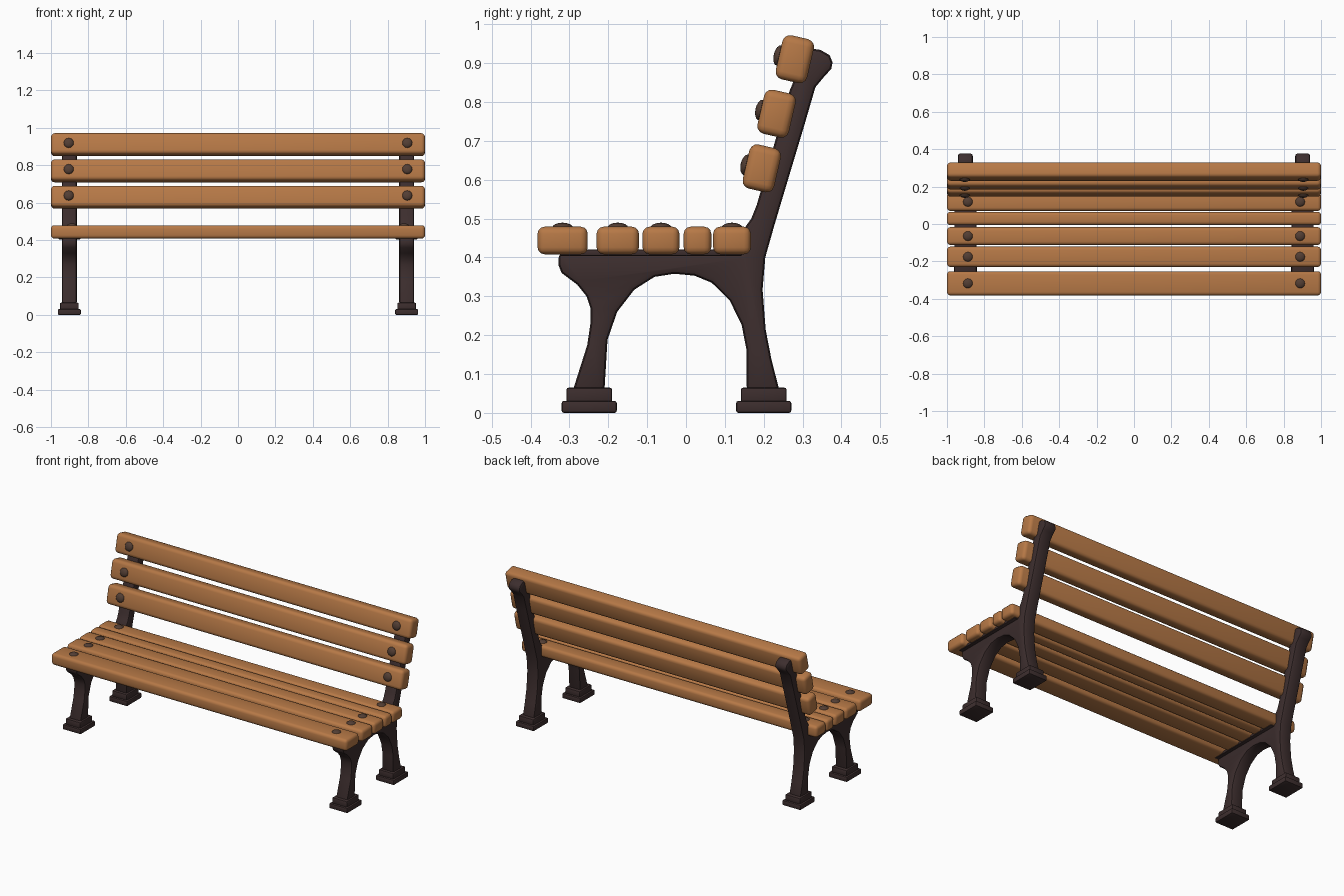
import bpy, bmesh, math
from mathutils import Matrix, Vector

if "Cube" in bpy.data.objects:
    bpy.data.objects.remove(bpy.data.objects["Cube"])


def material(name, rgb):
    m = bpy.data.materials.new(name)
    m.diffuse_color = (*rgb, 1)
    m.use_nodes = True
    m.node_tree.nodes["Principled BSDF"].inputs["Base Color"].default_value = m.diffuse_color
    return m


WOOD = material("warm wood", (0.47, 0.19, 0.062))
IRON = material("dark iron", (0.046, 0.027, 0.027))
BOLT = material("bolt brown", (0.085, 0.048, 0.034))


def finish(bm, name, mat, matrix=Matrix(), angle=40):
    bmesh.ops.recalc_face_normals(bm, faces=bm.faces)
    me = bpy.data.meshes.new(name)
    bm.to_mesh(me)
    bm.free()
    me.materials.append(mat)
    ob = bpy.data.objects.new(name, me)
    ob.matrix_world = matrix
    bpy.context.collection.objects.link(ob)
    bpy.ops.object.select_all(action='DESELECT')
    ob.select_set(True)
    bpy.context.view_layer.objects.active = ob
    bpy.ops.object.shade_smooth_by_angle(angle=math.radians(angle))
    return ob


def bevel_sharp(bm, width, segments, limit=50):
    edges = [e for e in bm.edges if e.calc_face_angle(0) > math.radians(limit)]
    bmesh.ops.bevel(bm, geom=edges, offset=width, segments=segments,
                    profile=0.5, affect='EDGES', clamp_overlap=True)


def box(name, size, matrix, mat, width, segments=3):
    bm = bmesh.new()
    bmesh.ops.create_cube(bm, size=1)
    bmesh.ops.scale(bm, vec=size, verts=bm.verts)
    bevel_sharp(bm, width, segments)
    return finish(bm, name, mat, matrix)


def bolt(name, matrix):
    # flattened dome facing local z
    bm = bmesh.new()
    bmesh.ops.create_uvsphere(bm, u_segments=12, v_segments=8, radius=0.027)
    bmesh.ops.scale(bm, vec=(1, 1, 0.5), verts=bm.verts)
    return finish(bm, name, BOLT, matrix)


# Seat slats: front edge, back edge, bolted or not
for i, (y0, y1, bolted) in enumerate([(-0.382, -0.253, True), (-0.23, -0.121, True),
                                      (-0.112, -0.017, True), (-0.006, 0.065, False),
                                      (0.07, 0.167, True)]):
    yc = (y0 + y1) / 2
    box(f"seat_slat_{i + 1}", (2, y1 - y0, 0.071),
        Matrix.Translation((0, yc, 0.4435)), WOOD, 0.018)
    if bolted:
        for s in (-1, 1):
            bolt(f"seat_bolt_{i + 1}", Matrix.Translation((s * 0.888, yc, 0.476)))

# Back slats, leaning backwards
tilt = Matrix.Rotation(math.radians(-13), 4, 'X')
for i, (y, z) in enumerate([(0.195, 0.629), (0.233, 0.770), (0.280, 0.910)]):
    place = Matrix.Translation((0, y, z)) @ tilt
    box(f"back_slat_{i + 1}", (2, 0.083, 0.116), place, WOOD, 0.02)
    for s in (-1, 1):
        bolt(f"back_bolt_{i + 1}", place @ Matrix.Translation((s * 0.905, -0.042, 0))
             @ Matrix.Rotation(math.pi / 2, 4, 'X'))

# Cast end frame outline (y, z): front leg, seat, back post, back leg, arch
OUTLINE = [(-0.292, 0.055), (-0.254, 0.175), (-0.246, 0.23), (-0.246, 0.27), (-0.256, 0.3),
           (-0.28, 0.33), (-0.32, 0.36), (-0.328, 0.38), (-0.328, 0.412),
           (0.14, 0.412), (0.15, 0.475), (0.168, 0.5), (0.182, 0.535), (0.267, 0.83),
           (0.305, 0.92), (0.325, 0.937), (0.346, 0.934), (0.37, 0.92), (0.377, 0.902),
           (0.374, 0.885), (0.358, 0.868), (0.333, 0.838), (0.305, 0.742), (0.228, 0.485),
           (0.204, 0.4), (0.197, 0.317), (0.205, 0.214), (0.22, 0.137), (0.241, 0.055),
           (0.156, 0.055), (0.156, 0.16), (0.143, 0.227), (0.112, 0.29), (0.066, 0.335),
           (0.022, 0.353), (-0.03, 0.358), (-0.081, 0.35), (-0.133, 0.317),
           (-0.177, 0.26), (-0.202, 0.188), (-0.21, 0.055)]

for s in (-1, 1):
    xc = s * 0.902
    bm = bmesh.new()
    half = 0.04
    face = bm.faces.new([bm.verts.new((-half, y, z)) for y, z in OUTLINE])
    ext = bmesh.ops.extrude_face_region(bm, geom=[face])
    bmesh.ops.translate(bm, vec=(2 * half, 0, 0),
                        verts=[v for v in ext["geom"] if isinstance(v, bmesh.types.BMVert)])
    bmesh.ops.recalc_face_normals(bm, faces=bm.faces)
    bevel_sharp(bm, 0.013, 2, 60)
    finish(bm, "end_frame", IRON, Matrix.Translation((xc, 0, 0)))

    # Wide flange under the slats
    box("seat_flange", (0.118, 0.47, 0.016),
        Matrix.Translation((xc, -0.09, 0.412)), IRON, 0.004, 2)

    # Stepped feet
    for yc in (-0.249, 0.2):
        box("foot_base", (0.123, 0.142, 0.031),
            Matrix.Translation((xc, yc, 0.0155)), IRON, 0.006, 2)
        box("foot_step", (0.1, 0.118, 0.04),
            Matrix.Translation((xc, yc, 0.045)), IRON, 0.006, 2)
